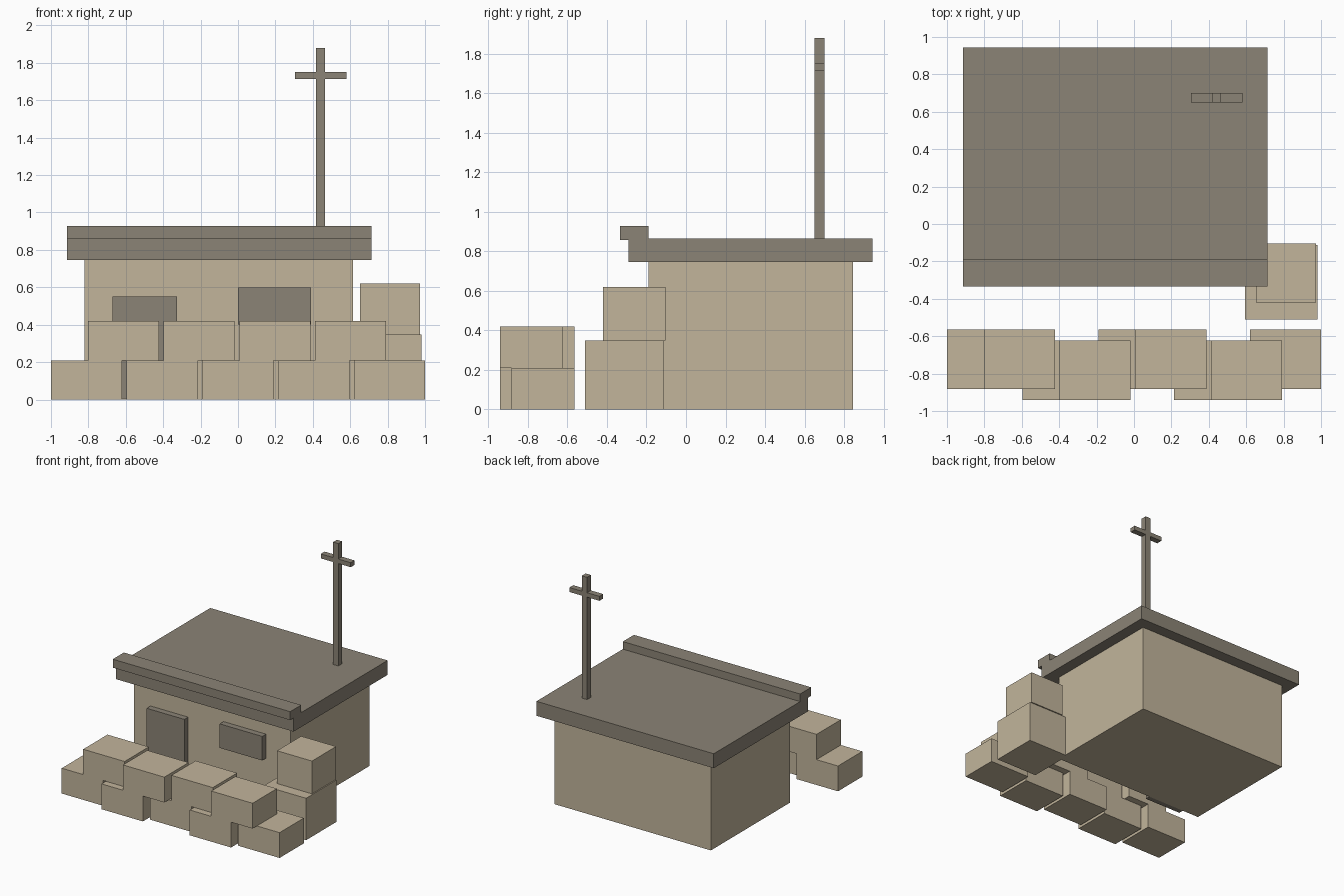
import bpy

# Remove the default cube
if "Cube" in bpy.data.objects:
    bpy.data.objects.remove(bpy.data.objects["Cube"], do_unlink=True)


def make_material(name, colour):
    mat = bpy.data.materials.new(name)
    mat.use_nodes = True
    mat.diffuse_color = colour
    mat.node_tree.nodes["Principled BSDF"].inputs["Base Color"].default_value = colour
    return mat


sand = make_material("sand", (0.54, 0.46, 0.33, 1))
timber = make_material("grey brown", (0.26, 0.23, 0.18, 1))


def box(name, mat, x, y, z):
    """Box spanning the given (low, high) range on each axis."""
    bpy.ops.mesh.primitive_cube_add(size=1)
    ob = bpy.context.object
    ob.name = name
    mid = [(a + b) / 2 for a, b in (x, y, z)]
    size = [b - a for a, b in (x, y, z)]
    for v in ob.data.vertices:
        v.co = [c * s for c, s in zip(v.co, size)]
    ob.location = mid
    ob.data.materials.append(mat)
    return ob


# Hut walls, door and window
box("walls", sand, (-0.82, 0.615), (-0.19, 0.845), (0, 0.75))
box("door", timber, (-0.67, -0.325), (-0.24, -0.18), (0.005, 0.55))
box("window_shutter", timber, (0, 0.39), (-0.24, -0.18), (0.4, 0.6))

# Roof slab with a raised front ledge
box("roof", timber, (-0.915, 0.713), (-0.29, 0.943), (0.745, 0.865))
box("roof_ledge", timber, (-0.915, 0.713), (-0.335, -0.19), (0.858, 0.928))

# Mast with crossbar
box("mast", timber, (0.418, 0.466), (0.65, 0.7), (0.86, 1.88))
box("mast_crossbar", timber, (0.305, 0.58), (0.65, 0.7), (1.715, 1.752))

# Two crates stacked at the corner
box("lower_crate", sand, (0.593, 0.982), (-0.51, -0.113), (0, 0.348))
box("upper_crate", sand, (0.652, 0.973), (-0.42, -0.103), (0.348, 0.62))

# Staggered sandbag wall: alternate bags step forward
width, pitch, height = 0.38, 0.405, 0.21
for row, (start, count) in enumerate([(-1.0, 5), (-0.803, 4)]):
    for i in range(count):
        x = start + i * pitch
        y = -0.94 if i % 2 else -0.883
        box(f"sandbag_{row + 1}_{i + 1}", sand, (x, x + width),
            (y, y + 0.318), (row * height, (row + 1) * height))
